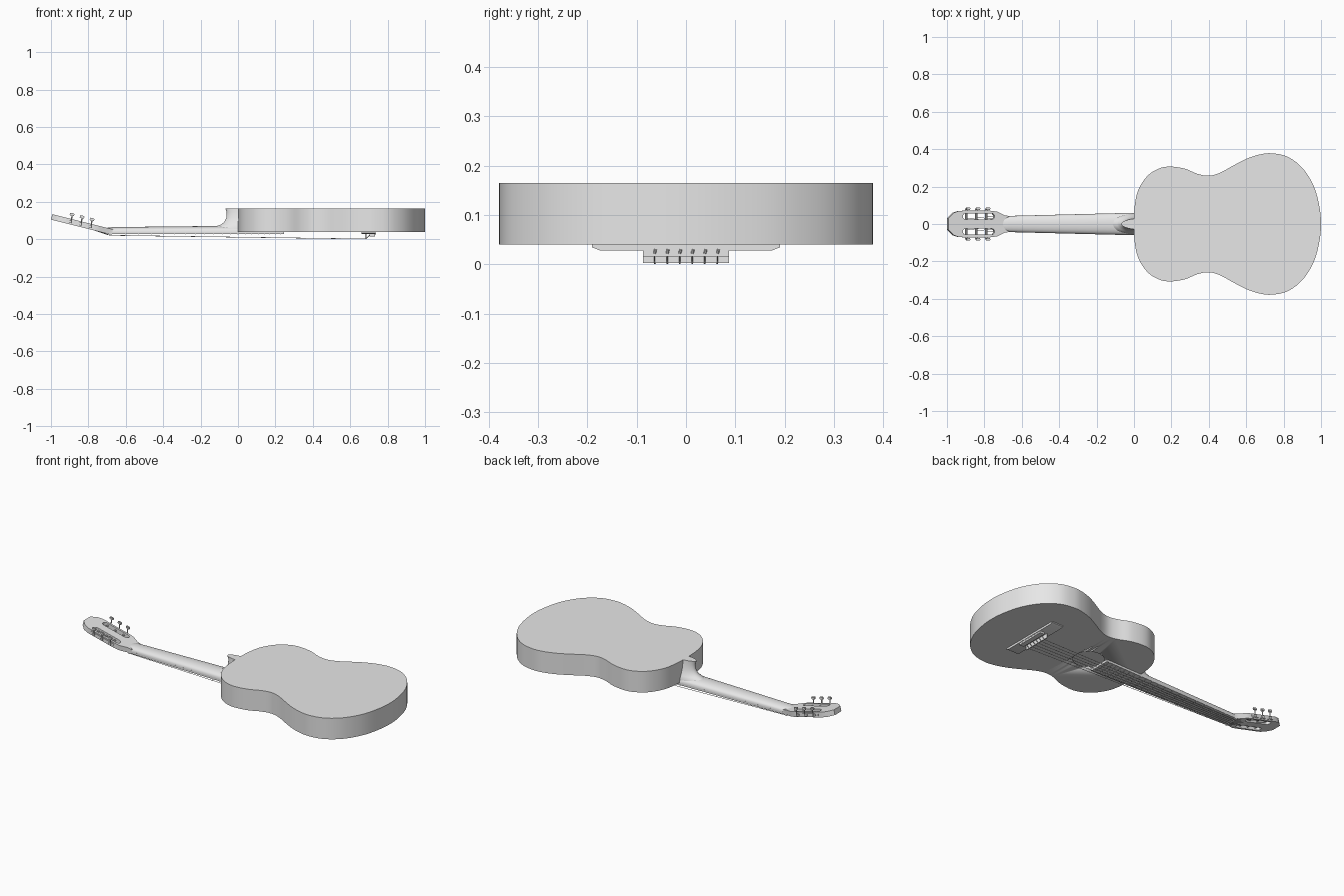
import bpy, bmesh, math
from mathutils import Matrix, Vector

cube = bpy.data.objects.get("Cube")
if cube:
    bpy.data.objects.remove(cube)

GREY = bpy.data.materials.new("plain_grey")
GREY.use_nodes = True
GREY.diffuse_color = (0.8, 0.8, 0.8, 1)
GREY.node_tree.nodes["Principled BSDF"].inputs["Base Color"].default_value = (0.8, 0.8, 0.8, 1)


def finish(name, bm, matrix=Matrix()):
    """Turn a bmesh into a smooth-shaded object with sharp edges kept."""
    bmesh.ops.recalc_face_normals(bm, faces=bm.faces)
    bm.transform(matrix)
    mesh = bpy.data.meshes.new(name)
    bm.to_mesh(mesh)
    bm.free()
    mesh.materials.append(GREY)
    mesh.polygons.foreach_set("use_smooth", [True] * len(mesh.polygons))
    mesh.set_sharp_from_angle(angle=math.radians(35))
    obj = bpy.data.objects.new(name, mesh)
    bpy.context.collection.objects.link(obj)
    return obj


def slab(name, loops, z0, z1, matrix=Matrix()):
    """Flat outline, with optional holes, extruded from z0 to z1."""
    bm = bmesh.new()
    edges = []
    for loop in loops:
        vs = [bm.verts.new((x, y, z0)) for x, y in loop]
        edges += [bm.edges.new((v, vs[i - 1])) for i, v in enumerate(vs)]
    bmesh.ops.triangle_fill(bm, use_beauty=True, edges=edges, normal=(0, 0, 1))
    new = bmesh.ops.extrude_face_region(bm, geom=bm.faces[:], use_keep_orig=True)["geom"]
    bmesh.ops.translate(bm, vec=(0, 0, z1 - z0), verts=[g for g in new if isinstance(g, bmesh.types.BMVert)])
    return finish(name, bm, matrix)


def loft(name, rings, matrix=Matrix()):
    """Skin closed rings of equal length and cap both ends."""
    bm = bmesh.new()
    rows = [[bm.verts.new(p) for p in ring] for ring in rings]
    for a, b in zip(rows, rows[1:]):
        for i in range(len(a)):
            bm.faces.new((a[i - 1], a[i], b[i], b[i - 1]))
    bm.faces.new(rows[0])
    bm.faces.new(rows[-1])
    return finish(name, bm, matrix)


def tapered_box(name, x0, x1, w0, w1, z0, z1):
    return loft(name, [[(x, -w, z0), (x, w, z0), (x, w, z1), (x, -w, z1)] for x, w in ((x0, w0), (x1, w1))])


def rod(name, a, b, r, matrix=Matrix(), sides=10):
    a, b = Vector(a), Vector(b)
    bm = bmesh.new()
    place = Matrix.Translation((a + b) / 2) @ (b - a).to_track_quat('Z', 'Y').to_matrix().to_4x4()
    bmesh.ops.create_cone(bm, cap_ends=True, segments=sides, radius1=r, radius2=r,
                          depth=(b - a).length, matrix=place)
    return finish(name, bm, matrix)


def mirrored(half):
    return half + [(x, -y) for x, y in reversed(half) if y > 0]


def smooth_loop(pts, steps=5):
    """Closed Catmull-Rom curve through the points."""
    out, n = [], len(pts)
    for i in range(n):
        p0, p1, p2, p3 = (Vector(pts[(i + k) % n]) for k in (-1, 0, 1, 2))
        for s in range(steps):
            t = s / steps
            out.append(tuple((2 * p1 + (p2 - p0) * t + (2 * p0 - 5 * p1 + 4 * p2 - p3) * t * t
                              + (3 * p1 - p0 - 3 * p2 + p3) * t ** 3) / 2))
    return out


# Hollow body with a sound hole in the soundboard (which faces down)
BODY_Z, BACK_Z = 0.04, 0.165
outline = smooth_loop(mirrored([
    (0, 0), (0.003, 0.09), (0.022, 0.18), (0.07, 0.255), (0.13, 0.295), (0.19, 0.307),
    (0.27, 0.296), (0.34, 0.268), (0.4, 0.258), (0.46, 0.274), (0.53, 0.312), (0.6, 0.348),
    (0.67, 0.371), (0.735, 0.378), (0.82, 0.36), (0.9, 0.3), (0.96, 0.205), (0.99, 0.1), (1, 0)]))
body = slab("body", [outline], BODY_Z, BACK_Z)
inner = [(0.5 + (x - 0.5) * 0.98, y * 0.98) for x, y in outline]
cutters = [slab("cavity_cutter", [inner], BODY_Z + 0.006, BACK_Z - 0.006),
           rod("sound_hole_cutter", (0.32, 0, 0.02), (0.32, 0, 0.08), 0.085, sides=40)]
for cutter in cutters:
    mod = body.modifiers.new("cut", 'BOOLEAN')
    mod.operation, mod.solver, mod.object = 'DIFFERENCE', 'EXACT', cutter
    cutter.hide_render = True
    cutter.hide_set(True)

# Neck with a rounded back, and the heel joining it to the body
neck_rings = []
for x, w, top in ((-0.725, 0.03, 0.052), (-0.7, 0.04, 0.061), (-0.67, 0.043, 0.065), (0, 0.06, 0.072)):
    arc = [math.pi * i / 16 for i in range(17)]
    neck_rings.append([(x, w * math.cos(a), BODY_Z + (top - BODY_Z) * math.sin(a) ** 0.8) for a in arc])
loft("neck", neck_rings)
heel_rings = []
for z, reach, w in ((0.055, 0.14, 0.056), (0.068, 0.12, 0.054), (0.078, 0.092, 0.05), (0.092, 0.073, 0.043),
                    (0.115, 0.062, 0.036), (0.145, 0.061, 0.03), (BACK_Z, 0.068, 0.028)):
    heel_rings.append([(0.005 - (reach + 0.005) * math.sin(math.pi * i / 16) ** 1.3,
                        w * math.cos(math.pi * i / 16), z) for i in range(17)])
loft("heel", heel_rings)

# Fingerboard, frets and nut
NUT_X, SADDLE_X, BOARD_Z = -0.68, 0.68, 0.027


def board_width(x):
    return 0.043 + (x - NUT_X) * 0.025


tapered_box("fingerboard", NUT_X, 0.245, board_width(NUT_X), board_width(0.245), BOARD_Z, BODY_Z)
tapered_box("nut", NUT_X - 0.01, NUT_X, 0.043, 0.043, 0.022, BODY_Z + 0.004)
for n in range(1, 20):
    x = SADDLE_X - (SADDLE_X - NUT_X) * 2 ** (-n / 12)
    tapered_box(f"fret_{n}", x - 0.0015, x + 0.0015, board_width(x), board_width(x), BOARD_Z - 0.002, BOARD_Z)

# Bridge with bevelled ends, saddle and tie block
loft("bridge", [[(x, -0.19, 0.04), (x, -0.19, 0.034), (x, -0.175, 0.028),
                 (x, 0.175, 0.028), (x, 0.19, 0.034), (x, 0.19, 0.04)] for x in (0.66, 0.735)])
tapered_box("saddle", SADDLE_X, SADDLE_X + 0.006, 0.087, 0.087, 0.002, 0.03)
tapered_box("tie_block", 0.703, 0.732, 0.087, 0.087, 0.016, 0.03)

# Tilted slotted headstock
HEAD = Matrix.Translation((NUT_X, 0, 0.025)) @ Matrix.Rotation(math.radians(14), 4, 'Y')
head_outline = mirrored([(0.005, 0.043), (-0.02, 0.046), (-0.06, 0.066), (-0.09, 0.07),
                         (-0.27, 0.07), (-0.3, 0.06), (-0.33, 0.03)])


def slot(side):
    pts = []
    for cx, start in ((-0.091, -90), (-0.234, 90)):
        pts += [(cx + 0.016 * math.cos(math.radians(start + a)),
                 side * 0.041 + 0.016 * math.sin(math.radians(start + a))) for a in range(0, 181, 30)]
    return pts


slab("headstock", [head_outline, slot(1), slot(-1)], 0, 0.03, HEAD)

# Tuning machines on both sides
PEGS = (-0.117, -0.172, -0.227)
for side, label in ((1, "left"), (-1, "right")):
    ys = (side * 0.07, side * 0.073)
    loft(f"tuner_plate_{label}", [[(x, ys[0], 0.008), (x, ys[1], 0.008), (x, ys[1], 0.023), (x, ys[0], 0.023)]
                                  for x in (-0.25, -0.095)], HEAD)
    for i, x in enumerate(PEGS):
        tag = f"{label}_{i + 1}"
        rod(f"roller_{tag}", (x, side * 0.02, 0.015), (x, side * 0.073, 0.015), 0.006, HEAD)
        rod(f"gear_{tag}", (x, side * 0.073, 0.015), (x, side * 0.08, 0.015), 0.008, HEAD)
        rod(f"peg_shaft_{tag}", (x + 0.008, side * 0.079, 0.008), (x, side * 0.082, 0.05), 0.003, HEAD)
        bm = bmesh.new()
        bmesh.ops.create_cube(bm, size=1, matrix=Matrix.Translation((x, side * 0.082, 0.054))
                              @ Matrix.Diagonal((0.024, 0.012, 0.015, 1)))
        bmesh.ops.bevel(bm, geom=bm.edges[:], offset=0.003, segments=2, affect='EDGES')
        finish(f"peg_button_{tag}", bm, HEAD)

# Six strings from rollers over nut and saddle to the tie block
for i in range(6):
    k = i - 2.5
    side = 1 if k > 0 else -1
    peg = PEGS[int(2.5 - abs(k))]
    path = [HEAD @ Vector((peg, side * (0.03 + 0.004 * abs(k)), 0.01)), (NUT_X - 0.005, k * 0.014, 0.021),
            (SADDLE_X + 0.003, k * 0.0255, 0.0015), (0.704, k * 0.0255, 0.022)]
    for j, (a, b) in enumerate(zip(path, path[1:])):
        rod(f"string_{i + 1}_part_{j + 1}", a, b, 0.0015, sides=6)
    rod(f"string_knot_{i + 1}", (0.731, k * 0.0255, 0.022), (0.735, k * 0.0255 + 0.002, 0.03), 0.003, sides=6)
